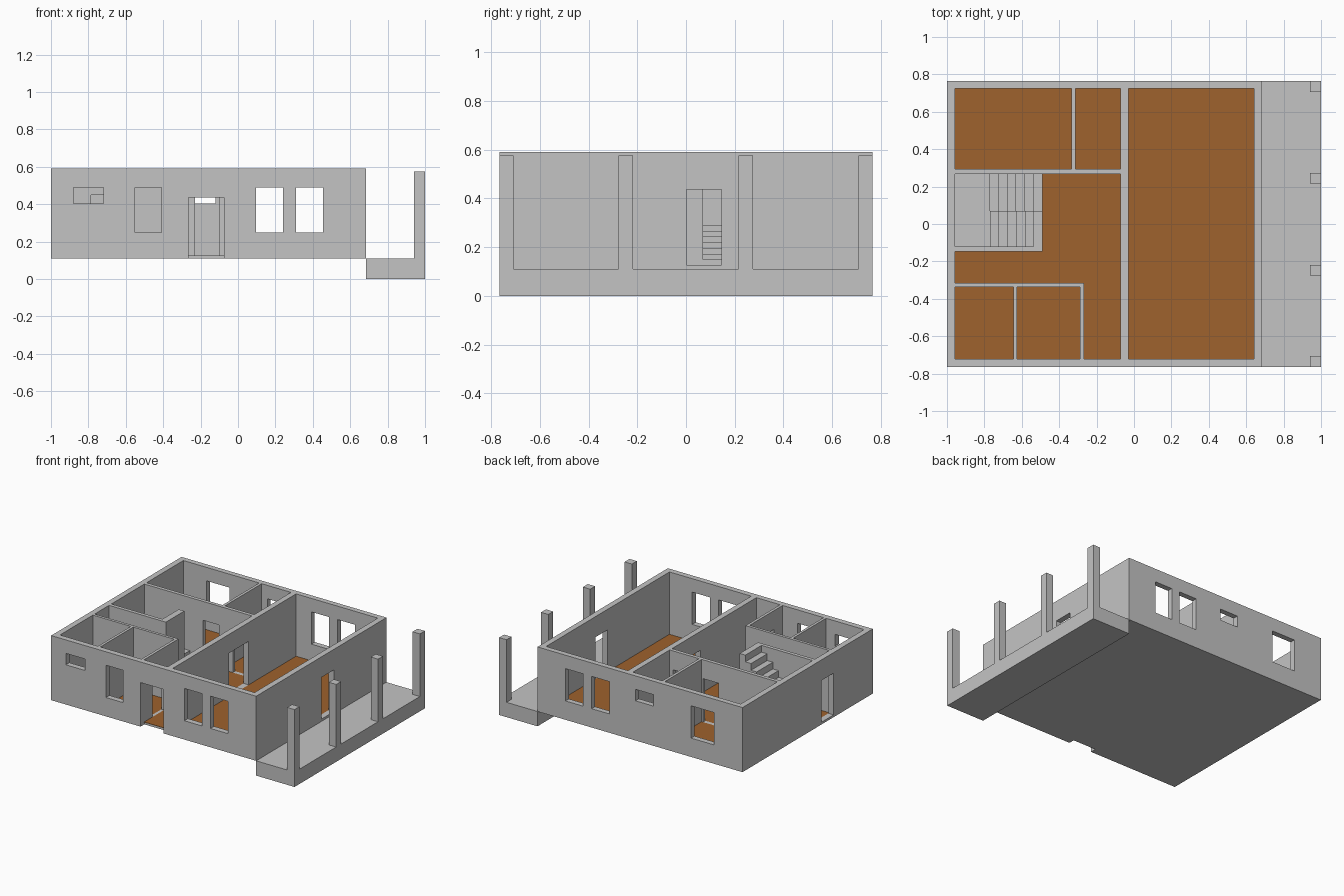
import bpy, bmesh

if "Cube" in bpy.data.objects:
    bpy.data.objects.remove(bpy.data.objects["Cube"])


def material(name, rgb):
    m = bpy.data.materials.new(name)
    m.diffuse_color = (*rgb, 1)
    m.use_nodes = True
    m.node_tree.nodes["Principled BSDF"].inputs["Base Color"].default_value = m.diffuse_color
    return m


GREY = material("wall grey", (0.55, 0.55, 0.55))
WOOD = material("floor brown", (0.342, 0.122, 0.026))


def add(name, bm, mat):
    bmesh.ops.recalc_face_normals(bm, faces=bm.faces)
    me = bpy.data.meshes.new(name)
    bm.to_mesh(me)
    bm.free()
    me.materials.append(mat)
    ob = bpy.data.objects.new(name, me)
    bpy.context.collection.objects.link(ob)
    return ob


def box(name, x0, x1, y0, y1, z0, z1, mat=GREY):
    bm = bmesh.new()
    bmesh.ops.create_cube(bm, size=1)
    for v in bm.verts:
        v.co = (x1 if v.co.x > 0 else x0, y1 if v.co.y > 0 else y0, z1 if v.co.z > 0 else z0)
    return add(name, bm, mat)


def prism(name, profile, y0, y1, mat=GREY):
    """Extrude an (x, z) profile along y."""
    bm = bmesh.new()
    face = bm.faces.new([bm.verts.new((x, y0, z)) for x, z in profile])
    out = bmesh.ops.extrude_face_region(bm, geom=[face])["geom"]
    bmesh.ops.translate(bm, vec=(0, y1 - y0, 0),
                        verts=[e for e in out if isinstance(e, bmesh.types.BMVert)])
    return add(name, bm, mat)


def cut(target, *bounds):
    """Subtract a box from the target and throw the cutter away."""
    cutter = box("cutter", *bounds)
    mod = target.modifiers.new("cut", 'BOOLEAN')
    mod.operation, mod.solver, mod.object = 'DIFFERENCE', 'EXACT', cutter
    bpy.context.view_layer.objects.active = target
    bpy.ops.object.modifier_apply(modifier=mod.name)
    bpy.data.objects.remove(cutter)


BASE, FLOOR, TOP = 0.11, 0.125, 0.59
SILL = FLOOR + 0.002

# House shell with rooms hollowed out, leaving walls and floor slab
house = box("house_walls", -1, 0.685, -0.765, 0.765, BASE, TOP)
rooms = [
    (-0.03, 0.642, -0.723, 0.725),      # living room
    (-0.957, -0.334, 0.294, 0.725),     # back bedroom
    (-0.313, -0.072, 0.294, 0.725),     # bathroom
    (-0.957, -0.645, -0.723, -0.337),   # small front room
    (-0.625, -0.288, -0.723, -0.337),   # front room
    (-0.957, -0.072, -0.316, 0.267),    # hall and stairwell
    (-0.267, -0.072, -0.723, -0.30),    # entrance
]
for r in rooms:
    cut(house, *r, FLOOR, 0.7)

# Windows and doors
openings = [
    (-0.88, -0.72, -0.8, -0.70, 0.405, 0.49),
    (-0.55, -0.41, -0.8, -0.70, 0.25, 0.49),
    (-0.267, -0.12, 0.70, 0.8, 0.405, 0.49),
    (-0.767, -0.577, 0.70, 0.8, 0.25, 0.49),
    (-0.265, -0.075, -0.8, -0.721, 0.05, 0.437),   # front door
    (0.62, 0.72, 0.002, 0.146, SILL, 0.437),       # porch door
    (-1.05, -0.94, -0.305, -0.165, SILL, 0.437),   # side door
    (-0.09, -0.01, -0.065, 0.168, SILL, 0.45),     # hall to living room
    (-0.475, -0.345, 0.25, 0.31, SILL, 0.45),      # bedroom door
    (-0.23, -0.10, 0.25, 0.31, SILL, 0.45),        # bathroom door
    (-0.785, -0.66, -0.35, -0.30, SILL, 0.45),     # small room door
    (-0.30, -0.25, -0.62, -0.487, SILL, 0.45),     # front room door
]
for x0, x1 in ((0.095, 0.24), (0.31, 0.455)):      # paired living room windows
    for y0, y1 in ((-0.8, -0.70), (0.70, 0.8)):
        openings.append((x0, x1, y0, y1, 0.25, 0.49))
for o in openings:
    cut(house, *o)

# Wooden floor plates
floors = rooms[:5] + [(-0.957, -0.49, -0.316, -0.147), (-0.49, -0.072, -0.316, 0.267),
                      (-0.267, -0.072, -0.721, -0.316)]
for i, f in enumerate(floors):
    box(f"wood_floor_{i + 1}", *f, FLOOR - 0.002, SILL, WOOD)

# Stairwell wall, landing and two flights
box("stair_wall", -0.96, -0.49, -0.147, -0.12, FLOOR - 0.005, TOP)
LAND = 0.29
box("stair_landing", -0.96, -0.77, -0.12, 0.268, FLOOR - 0.005, LAND)


def flight(name, x0, x1, z0, rise, steps, y0, y1):
    run = (x1 - x0) / steps
    pts = [(x0, FLOOR - 0.005)]
    for i in range(steps):
        z = z0 + rise * (i + 1)
        pts += [(x0 + run * i, z), (x0 + run * (i + 1), z)]
    prism(name, pts + [(x1, FLOOR - 0.005)], y0, y1)


flight("lower_stairs", -0.49, -0.77, FLOOR, (LAND - FLOOR) / 7, 6, 0.07, 0.268)
flight("upper_stairs", -0.77, -0.49, LAND, (TOP - LAND) / 6, 6, -0.12, 0.07)

# Porch slab and pillars
box("porch_slab", 0.685, 1, -0.765, 0.765, 0, BASE)
for i, y in enumerate((-0.736, -0.247, 0.245, 0.736)):
    box(f"porch_pillar_{i + 1}", 0.94, 1, y - 0.029, y + 0.029, BASE, 0.575)
